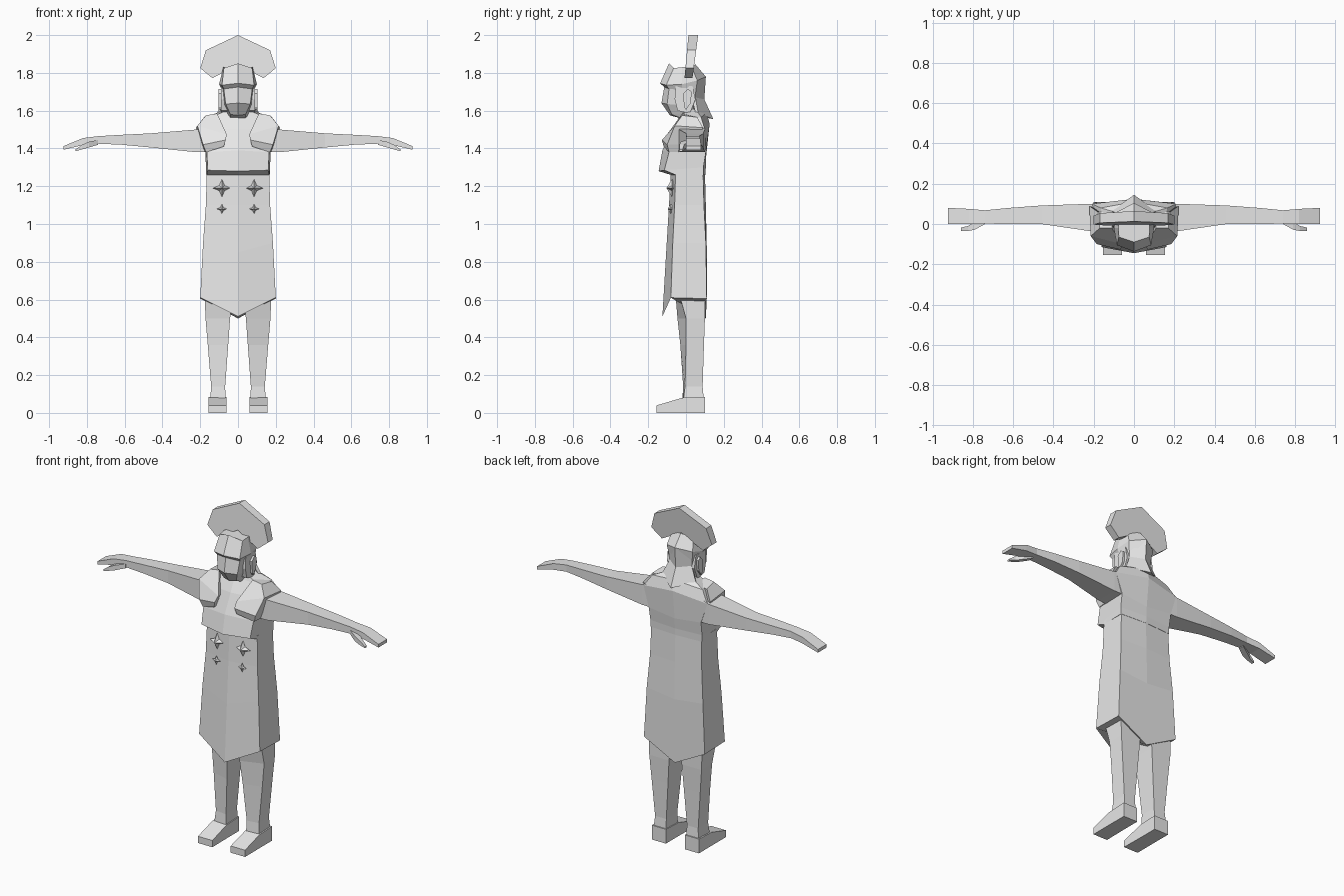
import bpy, bmesh

grey = bpy.data.materials.new("plain grey")
grey.diffuse_color = (0.8, 0.8, 0.8, 1)


def build(name, verts, faces, mirror=False):
    """Flat-shaded object, optionally mirrored across the body's centre."""
    me = bpy.data.meshes.new(name)
    me.from_pydata(verts, [], faces)
    bm = bmesh.new()
    bm.from_mesh(me)
    bmesh.ops.recalc_face_normals(bm, faces=bm.faces)
    bm.to_mesh(me)
    bm.free()
    me.materials.append(grey)
    ob = bpy.data.objects.new(name, me)
    bpy.context.collection.objects.link(ob)
    if mirror:
        ob.modifiers.new("mirror", 'MIRROR').use_mirror_merge = False
    return ob


def loft(name, rings, mirror=False):
    """Skin closed rings of equal length and cap both ends."""
    n = len(rings[0])
    faces = [(r * n + i, r * n + (i + 1) % n, (r + 1) * n + (i + 1) % n, (r + 1) * n + i)
             for r in range(len(rings) - 1) for i in range(n)]
    last = (len(rings) - 1) * n
    faces += [tuple(range(n)), tuple(range(last, last + n))]
    return build(name, [p for r in rings for p in r], faces, mirror)


def whole(half):
    """Complete a half ring that runs from front centre to back centre."""
    return half + [(-x, y, z) for x, y, z in half[-2:0:-1]]


def box_ring_x(x, y0, y1, z0, z1):
    return [(x, y0, z0), (x, y1, z0), (x, y1, z1), (x, y0, z1)]


# Long tunic with pointed hems front and back
loft("tunic", [whole(r) for r in (
    [(0, -.125, .51), (.2, -.08, .61), (.2, .11, .605), (0, .105, .50)],
    [(0, -.105, .85), (.185, -.07, .9), (.185, .105, .9), (0, .11, .88)],
    [(0, -.09, 1.1), (.17, -.06, 1.1), (.17, .095, 1.1), (0, .105, 1.1)],
    [(0, -.08, 1.28), (.165, -.055, 1.28), (.165, .09, 1.28), (0, .1, 1.28)])])

# Chest with overhanging lower edge, shoulders and collar
loft("chest", [whole(r) for r in (
    [(0, -.08, 1.26), (.165, -.055, 1.26), (.168, .092, 1.26), (0, .102, 1.26)],
    [(0, -.145, 1.28), (.16, -.115, 1.285), (.17, .092, 1.30), (0, .105, 1.30)],
    [(0, -.125, 1.39), (.165, -.09, 1.38), (.172, .105, 1.38), (0, .107, 1.36)],
    [(0, -.07, 1.5), (.195, -.045, 1.5), (.21, .1, 1.5), (0, .125, 1.53)],
    [(0, -.03, 1.58), (.15, -.01, 1.56), (.165, .08, 1.565), (0, .11, 1.59)],
    [(0, -.02, 1.6), (.065, -.01, 1.6), (.065, .05, 1.61), (0, .075, 1.62)])])

# Shoulder pads
loft("shoulder_pad", [
    [(.11, -.02, 1.585), (.17, -.02, 1.575), (.18, .06, 1.565), (.11, .06, 1.57)],
    [(.06, -.10, 1.475), (.215, -.06, 1.52), (.222, .09, 1.51), (.08, .03, 1.48)],
    [(.065, -.128, 1.445), (.185, -.10, 1.42), (.195, .05, 1.42), (.08, 0, 1.45)],
    [(.075, -.118, 1.41), (.17, -.09, 1.38), (.18, .03, 1.38), (.08, 0, 1.41)]], True)

# Arms with flat hands
loft("arm", [box_ring_x(*r) for r in (
    (.16, -.04, .1, 1.38, 1.52), (.22, -.035, .1, 1.38, 1.5),
    (.46, 0, .092, 1.405, 1.48), (.62, 0, .08, 1.42, 1.472),
    (.74, .002, .068, 1.425, 1.465), (.82, 0, .075, 1.418, 1.455),
    (.925, 0, .08, 1.393, 1.412))], True)
loft("thumb", [box_ring_x(*r) for r in (
    (.74, 0, .035, 1.42, 1.445), (.79, -.028, .01, 1.405, 1.435),
    (.825, -.035, -.01, 1.395, 1.42), (.86, -.035, -.018, 1.385, 1.395))], True)

# Legs: inner front edge stands proud of the outer one
loft("leg", [[(a, f, z), (b, g, z), (b, k, z), (a, k, z)] for z, a, b, f, g, k in (
    (.68, .02, .178, -.06, -.05, .1), (.5, .042, .172, -.045, 0, .1),
    (.36, .052, .16, -.03, 0, .095), (.14, .068, .142, -.015, -.005, .088),
    (.06, .066, .148, -.02, -.015, .095))], True)

# Wedge shaped feet
loft("foot", [[(a, y, 0), (b, y, 0), (b, y, h), (a, y, h)] for y, a, b, h in (
    (-.155, .06, .155, .04), (-.02, .062, .155, .08), (.1, .062, .155, .085))], True)

# Head: crown, projecting brow, recessed face, chin and neck
loft("head", [whole(r) for r in (
    [(0, -.09, 1.85), (.075, -.065, 1.825), (.078, -.02, 1.83), (.07, .03, 1.83), (0, .05, 1.845)],
    [(0, -.137, 1.745), (.085, -.105, 1.735), (.1, -.02, 1.74), (.085, .06, 1.76), (0, .105, 1.78)],
    [(0, -.115, 1.725), (.075, -.09, 1.715), (.085, -.02, 1.71), (.075, .05, 1.69), (0, .095, 1.69)],
    [(0, -.13, 1.64), (.065, -.10, 1.635), (.075, -.02, 1.63), (.065, .04, 1.63), (0, .08, 1.64)],
    [(0, -.085, 1.575), (.04, -.075, 1.58), (.055, -.02, 1.585), (.05, .03, 1.58), (0, .06, 1.58)],
    [(0, -.03, 1.56), (.04, -.025, 1.56), (.05, 0, 1.56), (.05, .03, 1.56), (0, .06, 1.56)])])

# Flared neck guard hanging from the back of the helmet
loft("neck_guard", [whole(r) for r in (
    [(0, .08, 1.78), (.075, .03, 1.76), (.085, .055, 1.76), (0, .105, 1.78)],
    [(0, .07, 1.66), (.06, .03, 1.67), (.072, .05, 1.67), (0, .097, 1.66)],
    [(0, .12, 1.56), (.1, .05, 1.59), (.112, .065, 1.585), (0, .145, 1.555)])])

# Cheek guards and ears
cheek = [(-.055, 1.73), (.035, 1.73), (.05, 1.66), (.02, 1.585), (-.045, 1.6), (-.06, 1.66)]
loft("cheek_guard", [[(x, y, z) for y, z in cheek] for x in (.05, .09)], True)
ear = [(-.015, 1.69), (.01, 1.715), (.03, 1.7), (.025, 1.64), (0, 1.605), (-.01, 1.62)]
loft("ear", [[(x, y, z) for y, z in ear] for x in (.08, .102)], True)

# Fan-shaped helmet crest, leaning back as it rises
fan = [(0, 2), (.17, 1.92), (.2, 1.825), (.135, 1.772), (0, 1.845),
       (-.135, 1.772), (-.2, 1.825), (-.17, 1.92)]
loft("crest", [[(x, d * (1 + (z - 1.77)) + (z - 1.77) * .09 - .008, z) for x, z in fan]
               for d in (0, .042)])

# Four-pointed studs on the front of the tunic
for name, z, s, y in (("large_stud", 1.19, .048, -.07), ("small_stud", 1.08, .027, -.078)):
    x, w = .085, s * .18
    rim = []
    for dx, dz in ((1, 0), (1, 1), (0, 1), (-1, 1), (-1, 0), (-1, -1), (0, -1), (1, -1)):
        r = s if dx * dz == 0 else w * 1.6
        rim.append((x + dx * r, y - .004, z + dz * r))
    verts = rim + [(x, y - s * .7, z), (x, y + .02, z)]
    build(name, verts, [(i, (i + 1) % 8, t) for i in range(8) for t in (8, 9)], True)
